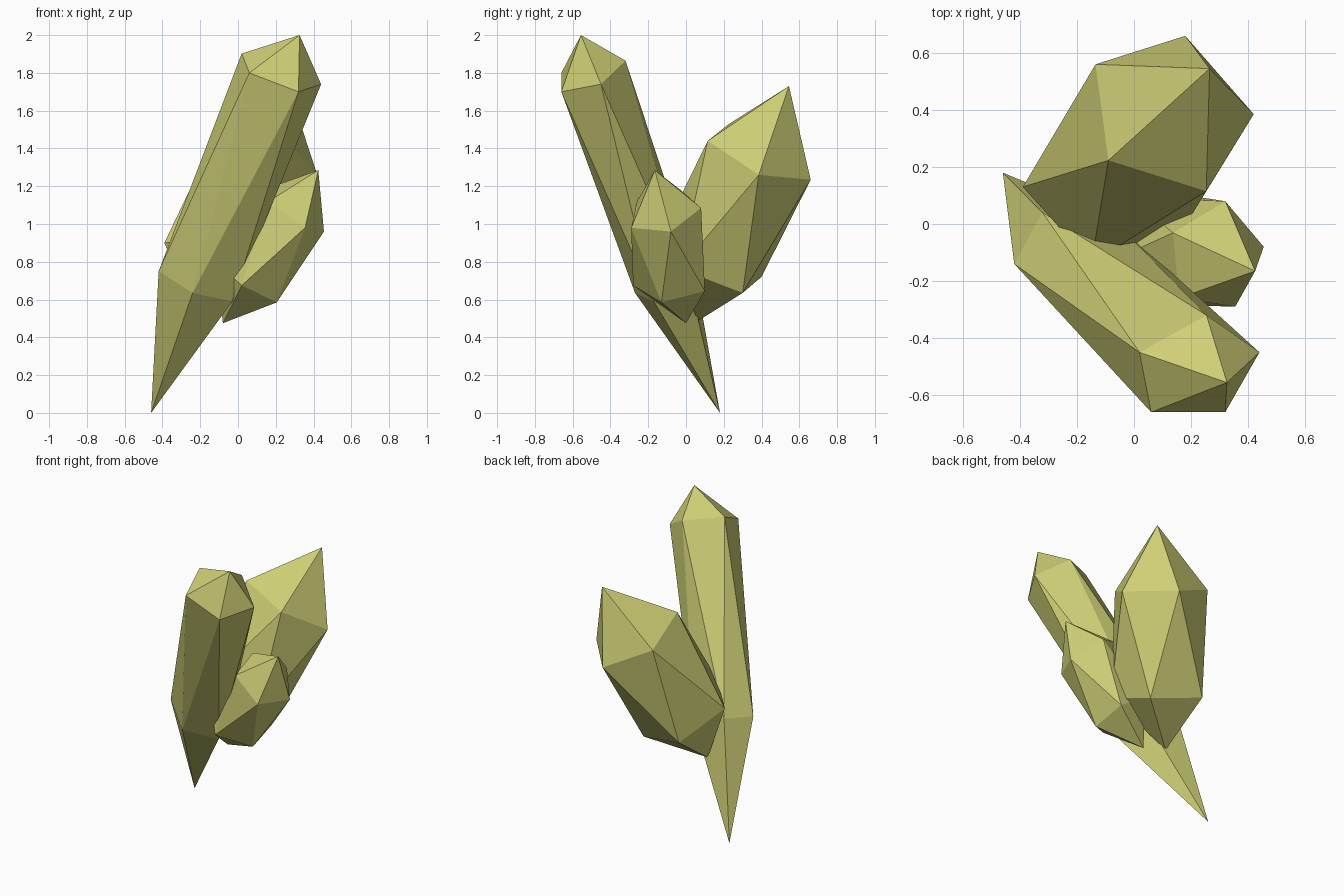
import bpy
import bmesh
import math
from mathutils import Vector

cube = bpy.data.objects.get("Cube")
if cube:
    bpy.data.objects.remove(cube, do_unlink=True)

# Single mineral colour
mineral = bpy.data.materials.new("yellow_olive_mineral")
mineral.use_nodes = True
colour = (0.62, 0.62, 0.18, 1.0)
mineral.diffuse_color = colour
mineral.node_tree.nodes["Principled BSDF"].inputs["Base Color"].default_value = colour


def pentagon(first, middle, last):
    """Complete a five-sided ring from three neighbouring corners."""
    a, b, c = Vector(first), Vector(middle), Vector(last)
    step = math.radians(72)
    radius_vector = ((a + c) / 2 - b) / (1 - math.cos(step))
    far_middle = b + radius_vector * (1 + math.cos(step / 2))
    half_edge = (c - a) * (math.sin(step / 2) / math.sin(step)) / 2
    return [a, b, c, far_middle + half_edge, far_middle - half_edge]


def crystal(name, tip, upper, lower, root):
    """A faceted crystal: tip, two five-sided rings and a pointed root."""
    bm = bmesh.new()
    corners = [Vector(tip), *pentagon(*upper), *pentagon(*lower), Vector(root)]
    for corner in corners:
        bm.verts.new(corner)
    bmesh.ops.convex_hull(bm, input=bm.verts[:])
    bmesh.ops.recalc_face_normals(bm, faces=bm.faces[:])
    mesh = bpy.data.meshes.new(name)
    bm.to_mesh(mesh)
    bm.free()
    mesh.materials.append(mineral)
    obj = bpy.data.objects.new(name, mesh)
    bpy.context.collection.objects.link(obj)
    return obj


# Tall crystal leaning to the front
crystal(
    "tall_crystal",
    tip=(0.326, -0.556, 2.0),
    upper=[(0.06, -0.66, 1.8), (0.32, -0.66, 1.7), (0.44, -0.45, 1.74)],
    lower=[(-0.42, -0.14, 0.75), (-0.24, -0.27, 0.635), (-0.03, -0.17, 0.59)],
    root=(-0.46, 0.18, 0),
)

# Broad crystal leaning to the back
crystal(
    "broad_crystal",
    tip=(0.265, 0.545, 1.73),
    upper=[(-0.135, 0.56, 1.4), (0.18, 0.66, 1.235), (0.42, 0.385, 1.26)],
    lower=[(-0.39, 0.13, 0.9), (-0.226, 0.4, 0.72), (0.116, 0.3, 0.635)],
    root=(-0.21, 0.06, 0.485),
)

# Small crystal leaning to the side
crystal(
    "small_crystal",
    tip=(0.425, -0.165, 1.285),
    upper=[(0.32, 0.08, 1.085), (0.455, -0.08, 0.96), (0.355, -0.29, 0.98)],
    lower=[(0.02, -0.28, 0.675), (0.205, -0.13, 0.585), (0.19, 0.1, 0.645)],
    root=(-0.08, 0, 0.475),
)
